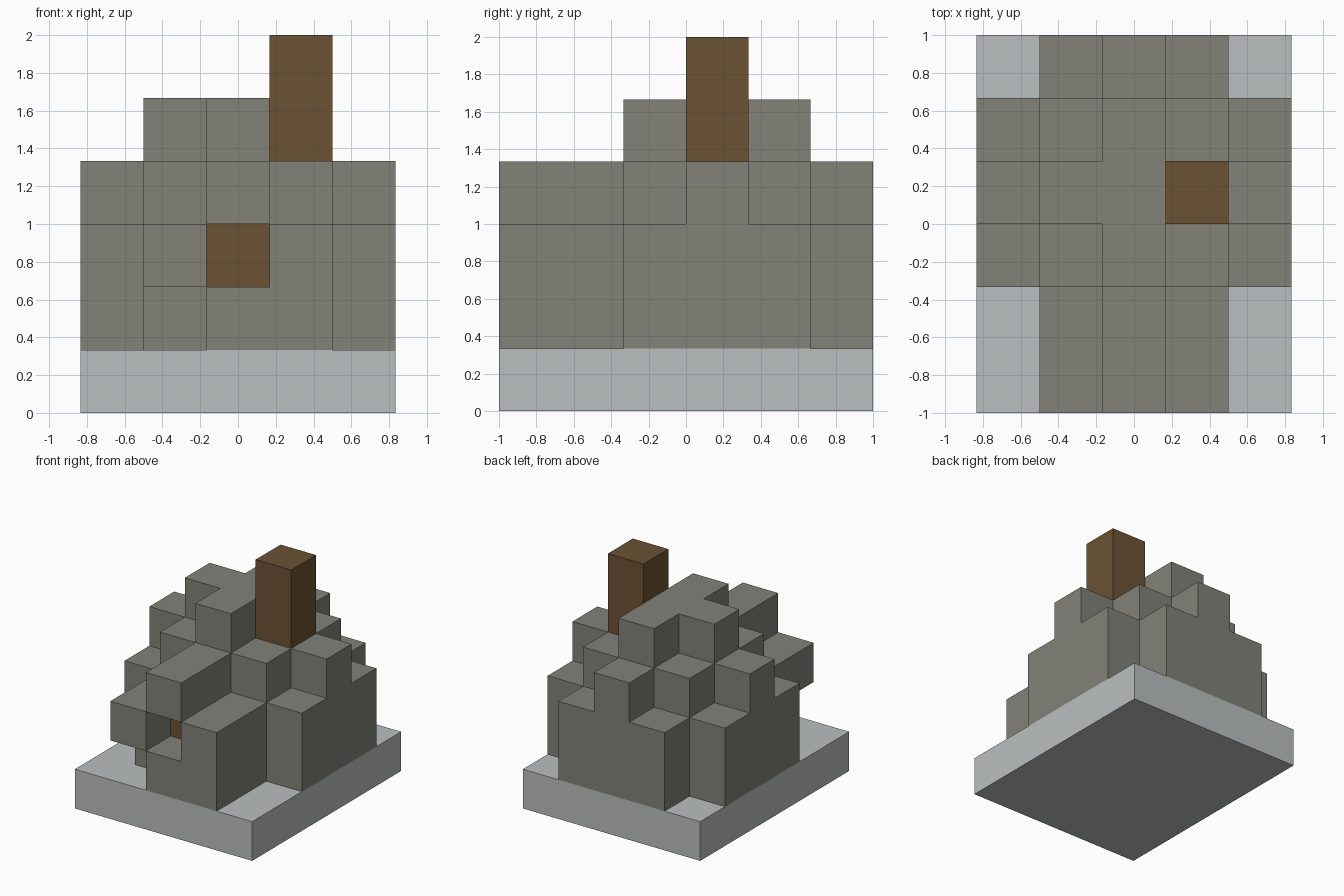
import bpy
import bmesh
from mathutils import Vector

U = 1 / 3  # edge of one block

cube = bpy.data.objects.get("Cube")
if cube:
    bpy.data.objects.remove(cube, do_unlink=True)


def make_material(name, color):
    mat = bpy.data.materials.new(name)
    mat.use_nodes = True
    mat.diffuse_color = (*color, 1)
    bsdf = next(n for n in mat.node_tree.nodes if n.type == "BSDF_PRINCIPLED")
    bsdf.inputs["Base Color"].default_value = (*color, 1)
    return mat


def cells(i0, i1, j0, j1, k0, k1):
    """Block cells in an inclusive range of columns, rows and layers."""
    return {(i, j, k) for i in range(i0, i1 + 1)
            for j in range(j0, j1 + 1) for k in range(k0, k1 + 1)}


def build(name, blocks, mat, hidden_by=frozenset()):
    """Mesh the outer faces of the blocks, leaving out faces against neighbours."""
    bm = bmesh.new()
    solid = blocks | hidden_by
    for cell in sorted(blocks):
        centre = Vector(((cell[0] - 2) * U, (cell[1] - 2.5) * U, (cell[2] + 0.5) * U))
        for axis in range(3):
            for sign in (-1, 1):
                n = Vector((0, 0, 0))
                n[axis] = sign
                if tuple(c + int(d) for c, d in zip(cell, n)) in solid:
                    continue
                u = Vector((0, 0, 0))
                u[(axis + 1) % 3] = 1
                v = n.cross(u)
                corners = (-u - v, u - v, u + v, v - u)
                bm.faces.new([bm.verts.new(centre + (n + c) * U / 2) for c in corners])
    bmesh.ops.remove_doubles(bm, verts=bm.verts, dist=0.001)
    mesh = bpy.data.meshes.new(name)
    bm.to_mesh(mesh)
    bm.free()
    mesh.materials.append(mat)
    bpy.context.collection.objects.link(bpy.data.objects.new(name, mesh))


stone = make_material("grey stone", (0.223, 0.223, 0.195))
wood = make_material("brown wood", (0.147, 0.084, 0.033))
pale = make_material("pale grey slab", (0.497, 0.521, 0.521))

slab = cells(0, 4, 0, 5, 0, 0)
chimney = cells(3, 3, 3, 3, 4, 5)
door = cells(2, 2, 1, 1, 2, 2)

# Cross-shaped walls, two blocks high
walls = cells(1, 3, 0, 5, 1, 2) | cells(0, 4, 2, 4, 1, 2)
# Stepped roof and its ridge
roof = cells(2, 2, 0, 5, 3, 3) | cells(1, 3, 2, 4, 3, 3) | cells(0, 4, 3, 3, 3, 3)
ridge = cells(2, 2, 2, 4, 4, 4) | cells(1, 1, 3, 3, 4, 4)
# Doorway opening and the gap under the overhanging front block
openings = cells(2, 2, 0, 1, 2, 2) | cells(1, 1, 0, 0, 1, 1)

build("base_slab", slab, pale)
build("stone_house", (walls | roof | ridge) - openings, stone, slab | door | chimney)
build("door", door, wood)
build("chimney", chimney, wood)
